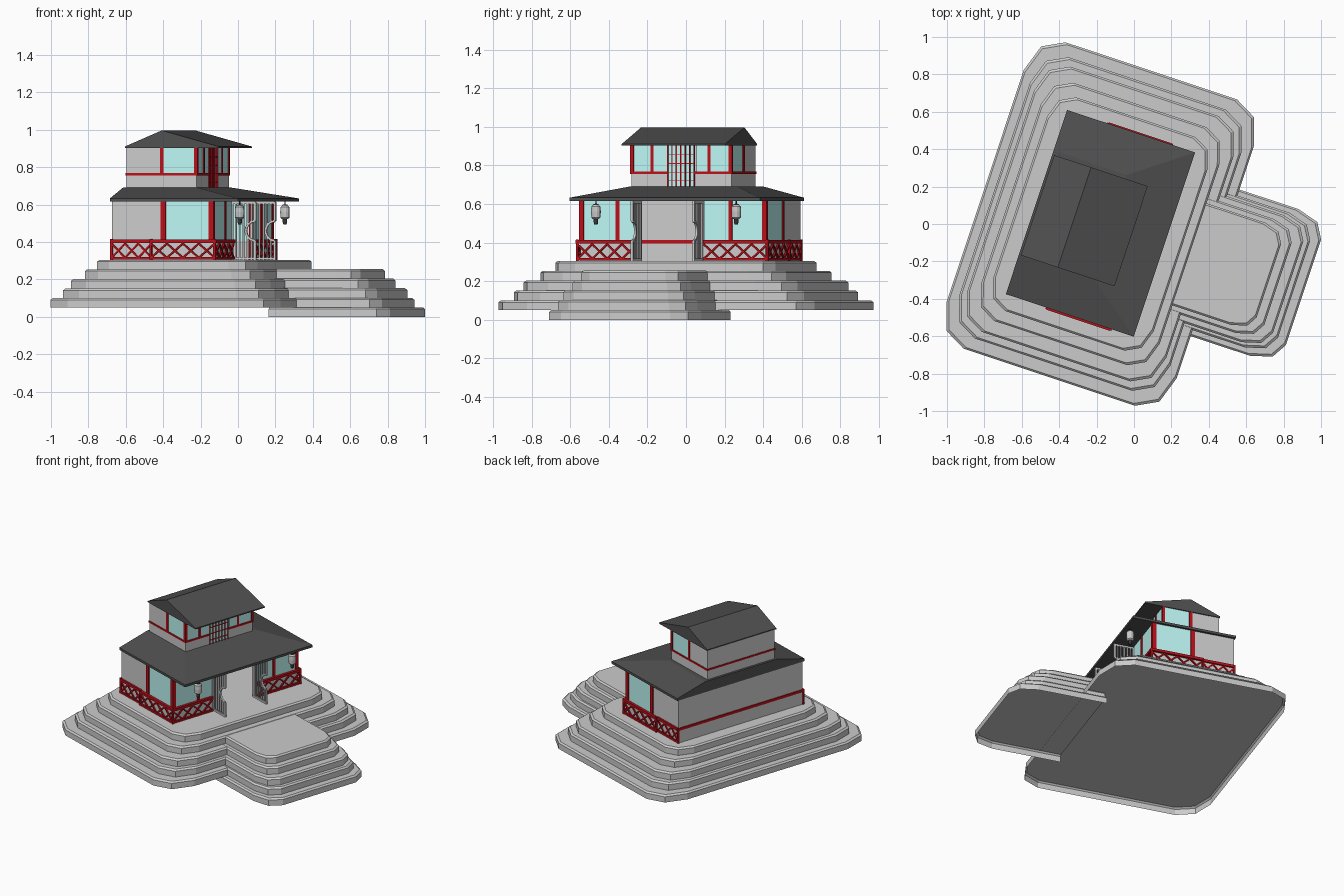
import bpy, bmesh, math
from mathutils import Vector, Matrix

if "Cube" in bpy.data.objects:
    bpy.data.objects.remove(bpy.data.objects["Cube"])

ANGLE = math.radians(-18.4)   # the house is turned in plan; parts are built in its own axes


def material(name, rgb):
    m = bpy.data.materials.new(name)
    m.diffuse_color = (*rgb, 1)
    m.use_nodes = True
    m.node_tree.nodes["Principled BSDF"].inputs["Base Color"].default_value = m.diffuse_color
    return m


RED = material("red_lacquer", (0.5, 0.005, 0.01))
ROOF = material("roof_slate", (0.08, 0.08, 0.08))
GLASS = material("pale_glass", (0.52, 0.95, 0.92))
DARK = material("dark_metal", (0.04, 0.04, 0.04))


class Part:
    """Collects boxes, bars and lofts into one object."""
    def __init__(self, name, mat=None):
        self.name, self.mat, self.bm = name, mat, bmesh.new()

    def box(self, u0, u1, v0, v1, z0, z1):
        m = Matrix.Translation(((u0 + u1) / 2, (v0 + v1) / 2, (z0 + z1) / 2))
        m = m @ Matrix.Diagonal((u1 - u0, v1 - v0, z1 - z0, 1))
        bmesh.ops.create_cube(self.bm, size=1, matrix=m)

    def bar(self, p, q, w):
        p, q = Vector(p), Vector(q)
        m = Matrix.Translation((p + q) / 2) @ (q - p).to_track_quat('Z', 'Y').to_matrix().to_4x4()
        m = m @ Matrix.Diagonal((w, w, (q - p).length, 1))
        bmesh.ops.create_cube(self.bm, size=1, matrix=m)

    def loft(self, rings, bottom=True, skip=None):
        rings = [[self.bm.verts.new(p) for p in r] for r in rings]
        n = len(rings[0])
        for a, b in zip(rings, rings[1:]):
            for i in range(n):
                j = (i + 1) % n
                if i != skip:
                    self.bm.faces.new((a[i], a[j], b[j], b[i]))
        if bottom:
            self.bm.faces.new(rings[0][::-1])
        self.bm.faces.new(rings[-1])

    def done(self, recalc=True):
        if recalc:
            bmesh.ops.recalc_face_normals(self.bm, faces=self.bm.faces[:])
        me = bpy.data.meshes.new(self.name)
        self.bm.to_mesh(me)
        self.bm.free()
        ob = bpy.data.objects.new(self.name, me)
        bpy.context.collection.objects.link(ob)
        ob.rotation_euler.z = ANGLE
        if self.mat:
            me.materials.append(self.mat)
        return ob


# Stepped platforms: the same rounded slab, open below, at shrinking scales
def outline(cu, cv, hu, hv, ru, rv, z, half):
    pts = []
    for k in range(4):
        if half and k in (1, 2):
            continue
        su, sv = ((1, 1), (-1, 1), (-1, -1), (1, -1))[k]
        for i in range(3):
            a = math.radians(90 * k + 45 * i)
            pts.append((cu + su * (hu - ru) + ru * math.cos(a),
                        cv + sv * (hv - rv) + rv * math.sin(a), z))
    if half:
        pts[3:3] = [(cu, cv + hv, z), (cu, cv - hv, z)]
    return pts


SCALES = (1, 0.918, 0.866, 0.777, 0.697)


def platform(name, cu, cv, hu, hv, ru, rv, z, half=False):
    for i, s in enumerate(SCALES):
        z0, z1 = z + i * 0.051, z + (i + 1) * 0.051
        p = Part(f"{name}_{i + 1}")
        p.loft([outline(cu, cv, hu * s - d, hv * s - d, ru * s, rv * s, h, half)
                for d, h in ((0, z0), (0, z1 - 0.01), (0.01, z1))],
               bottom=False, skip=3 if half else None)
        p.done(recalc=False)


platform("terrace_step", -0.171, -0.057, 0.648, 0.863, 0.165, 0.21, 0.05)
platform("entrance_step", 0.33, -0.06, 0.645, 0.413, 0.165, 0.115, 0.0, True)

# Lower storey
B, F, L, R = -0.525, 0.045, -0.56, 0.45       # back, front, two sides
Z0, ZS, Z1 = 0.303, 0.405, 0.625
DL, DR = -0.235, 0.1                          # door opening
T = 0.012
PU = -0.237                                   # side window post
walls = Part("lower_walls")
walls.box(B, B + T, L, R, Z0, Z1)
glass = Part("lower_windows", GLASS)
frame = Part("lower_window_frames", RED)
frame.box(B - 0.006, B + T + 0.006, L - 0.004, R + 0.004, 0.395, 0.413)
for v, s in ((L, 1), (R, -1)):
    a, b = sorted((v, v + s * T))
    walls.box(B, PU, a, b, Z0, Z1)
    walls.box(PU, F, a, b, Z0, ZS)
    glass.box(PU, F - T, a, b, ZS, Z1)
    o, i = v - s * 0.006, v + s * 0.018
    for u in (PU, F - 0.012):
        frame.box(u - 0.012, u + 0.018, min(o, i), max(o, i), ZS, Z1)
for v0, v1, vp in ((L, DL, -0.357), (DR, R, 0.258)):
    walls.box(F - T, F, v0, v1, Z0, ZS)
    glass.box(F - T, F, v0 + T, v1 - T, ZS, Z1)
    frame.box(F - 0.014, F + 0.006, vp - 0.01, vp + 0.01, ZS, Z1)
for v in (DL, DR):
    frame.box(F - 0.014, F + 0.004, v - 0.006, v + 0.006, Z0, Z1)
for p in (walls, glass, frame):
    p.done()

# Crossed railing around the windows
rail = Part("railing", RED)


def run(p, q, bays):
    p, q = Vector((*p, 0)), Vector((*q, 0))
    for z, w in ((0.404, 0.018), (0.314, 0.013)):
        rail.bar(p + Vector((0, 0, z)), q + Vector((0, 0, z)), w)
    for i in range(bays):
        a, b = p.lerp(q, i / bays), p.lerp(q, (i + 1) / bays)
        lo, hi = Vector((0, 0, 0.316)), Vector((0, 0, 0.392))
        rail.bar(a + lo, b + hi, 0.009)
        rail.bar(a + hi, b + lo, 0.009)
    rail.bar(q + Vector((0, 0, Z0)), q + Vector((0, 0, 0.415)), 0.012)


for v, s in ((L, -1), (R, 1)):
    run((F + 0.014, v + s * 0.014), (-0.3, v + s * 0.014), 4)
    run((-0.3, v + s * 0.003), (B, v + s * 0.003), 3)
run((F + 0.014, DL - 0.015), (F + 0.014, L - 0.014), 4)
run((F + 0.014, DR + 0.015), (F + 0.014, R + 0.014), 4)
rail.done()

# Open lattice doors with a half-moon cut at the free edge
U0, U1, RC, ZC = F, 0.175, 0.052, 0.46
for name, v in (("left_door", DL), ("right_door", DR)):
    d = Part(name)
    n = 6
    for i in range(n + 1):
        u = U0 + (U1 - U0) * i / n
        w = 0.013 if i in (0, n) else 0.008
        gap = math.sqrt(max(0, RC ** 2 - (U1 - u) ** 2))
        spans = ((0.305, ZC - gap), (ZC + gap, 0.615)) if gap else ((0.305, 0.615),)
        for a, b in spans:
            d.bar((u, v, a), (u, v, b), w)
    for z in (0.312, 0.61):
        d.bar((U0, v, z), (U1, v, z), 0.013)
    arc = [(U1 - RC * math.sin(t), v, ZC + RC * math.cos(t))
           for t in (math.pi * k / 10 for k in range(11))]
    for a, b in zip(arc, arc[1:]):
        d.bar(a, b, 0.012)
    d.done()

# Lower roof: hipped at front and sides, cut flat at the back
roof = Part("lower_roof", ROOF)
eave = [(-0.532, -0.572), (0.189, -0.572), (0.189, 0.466), (-0.532, 0.466)]
top = [(-0.532, -0.345), (-0.122, -0.34), (-0.122, 0.235), (-0.532, 0.24)]
roof.loft([[(*p, z) for p in ring] for ring, z in ((eave, 0.616), (eave, 0.633), (top, 0.692))])
roof.done()

# Upper storey
B2, F2, L2, R2 = -0.515, -0.12, -0.338, 0.208
Y0, YS, Y1 = 0.68, 0.762, 0.908
P2, G0, G1 = -0.317, -0.14, 0.006
walls = Part("upper_walls")
glass = Part("upper_windows", GLASS)
frame = Part("upper_window_frames", RED)
walls.box(B2, B2 + T, L2, R2, Y0, Y1)
frame.box(B2 - 0.004, B2 + T, L2 - 0.004, R2 + 0.004, YS - 0.006, YS + 0.006)
for v, s in ((L2, 1), (R2, -1)):
    a, b = sorted((v, v + s * T))
    walls.box(B2, P2, a, b, Y0, Y1)
    walls.box(P2, F2, a, b, Y0, YS)
    glass.box(P2, F2 - T, a, b, YS, Y1)
    o, i = sorted((v - s * 0.005, v + s * 0.014))
    for u in (P2, F2 - 0.006):
        frame.box(u - 0.009, u + 0.011, o, i, YS, Y1)
    frame.box(B2, F2 + 0.005, o, i, YS - 0.006, YS + 0.006)
for v0, v1, vp in ((L2, G0, -0.225), (G1, R2, 0.087)):
    walls.box(F2 - T, F2, v0, v1, Y0, YS)
    glass.box(F2 - T, F2, v0 + T, v1, YS, Y1)
    frame.box(F2 - T, F2 + 0.005, vp - 0.008, vp + 0.008, YS, Y1)
    frame.box(F2 - T, F2 + 0.005, v0, v1, YS - 0.006, YS + 0.006)
glass.box(F2 - T, F2 - 0.003, G0, G1, Y0, Y1)
for p in (walls, glass, frame):
    p.done()

# Red lattice in the middle of the upper front
lattice = Part("upper_lattice", RED)
for i in range(7):
    v = G0 + (G1 - G0) * i / 6
    lattice.bar((F2 + 0.002, v, Y0), (F2 + 0.002, v, Y1), 0.006)
for z in (0.72, 0.765, 0.81, 0.855):
    lattice.bar((F2 + 0.002, G0, z), (F2 + 0.002, G1, z), 0.004)
lattice.done()

# Upper roof: gable with an off-centre ridge
roof = Part("upper_roof", ROOF)
profile = [(-0.521, 0.903), (0.006, 0.903), (0.006, 0.911), (-0.313, 0.997), (-0.521, 0.911)]
roof.loft([[(u, v, z) for u, z in profile] for v in (-0.349, 0.215)])
roof.done()

# Hanging lanterns
for name, v in (("left_lantern", -0.44), ("right_lantern", 0.326)):
    for part, mat, prof in (
            ("paper", None, [(0.016, 0.523), (0.024, 0.53), (0.026, 0.56), (0.024, 0.587), (0.016, 0.595)]),
            ("tassel", DARK, [(0.009, 0.495), (0.012, 0.505), (0.012, 0.526)]),
            ("hanger", DARK, [(0.015, 0.593), (0.013, 0.6), (0.003, 0.602), (0.003, 0.625)])):
        p = Part(f"{name}_{part}", mat)
        p.loft([[(0.156 + r * math.cos(k * math.tau / 12), v + r * math.sin(k * math.tau / 12), z)
                 for k in range(12)] for r, z in prof])
        p.done()
